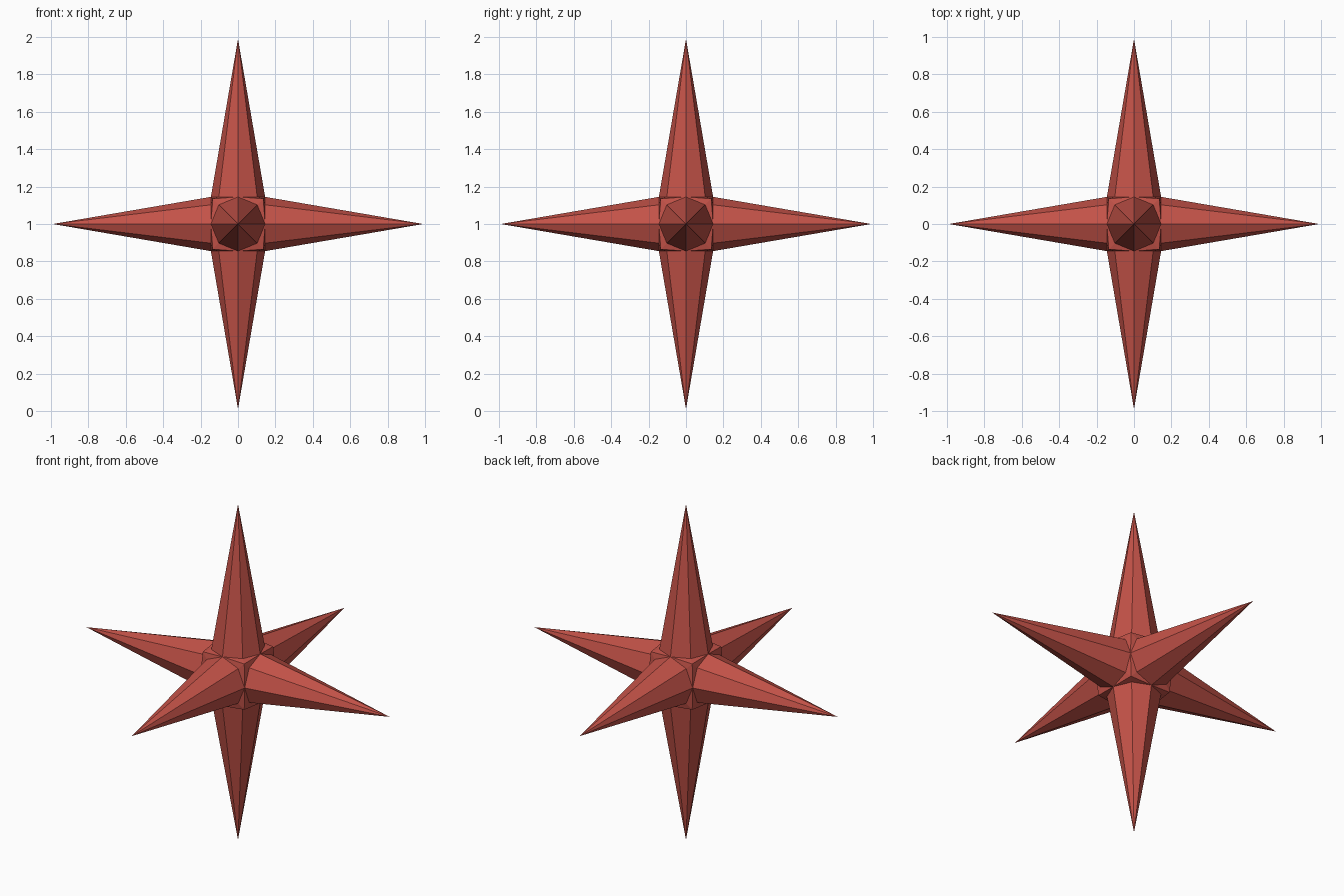
import bpy, bmesh, math
from mathutils import Vector

if "Cube" in bpy.data.objects:
    bpy.data.objects.remove(bpy.data.objects["Cube"])

R = 0.145      # base radius of each spike and its distance from the centre
TIP = 0.99     # spike length from the centre
KNOB = 0.135   # corner knob apex coordinate
CENTRE = Vector((0, 0, 1))

red = bpy.data.materials.new("brick red")
red.diffuse_color = (0.55, 0.085, 0.065, 1)
red.use_nodes = True
red.node_tree.nodes["Principled BSDF"].inputs["Base Color"].default_value = red.diffuse_color


def make_object(name, bm):
    bmesh.ops.recalc_face_normals(bm, faces=bm.faces)
    mesh = bpy.data.meshes.new(name)
    bm.to_mesh(mesh)
    bm.free()
    mesh.materials.append(red)
    obj = bpy.data.objects.new(name, mesh)
    obj.location = CENTRE
    bpy.context.collection.objects.link(obj)


def pyramid(name, ring, apex):
    bm = bmesh.new()
    base = [bm.verts.new(p) for p in ring]
    top = bm.verts.new(apex)
    for i, v in enumerate(base):
        bm.faces.new((v, base[(i + 1) % len(base)], top))
    make_object(name, bm)


# Six eight-sided spikes, one along each axis direction
for axis in range(3):
    for sign in (-1, 1):
        ring = []
        for k in range(8):
            a = k * math.pi / 4
            p = Vector()
            p[axis] = sign * R
            p[(axis + 1) % 3] = R * math.cos(a)
            p[(axis + 2) % 3] = R * math.sin(a)
            ring.append(p)
        apex = Vector()
        apex[axis] = sign * TIP
        pyramid("spike_%s%s" % ("xyz"[axis], "pos" if sign > 0 else "neg"), ring, apex)

# Eight small knobs closing the gaps between neighbouring spikes
C = R * math.sqrt(0.5)
HEX = [(R, R, 0), (R, C, C), (R, 0, R), (C, C, R), (0, R, R), (C, R, C)]
for sx in (-1, 1):
    for sy in (-1, 1):
        for sz in (-1, 1):
            s = Vector((sx, sy, sz))
            pyramid("corner_knob", [Vector(p) * s for p in HEX], s * KNOB)
